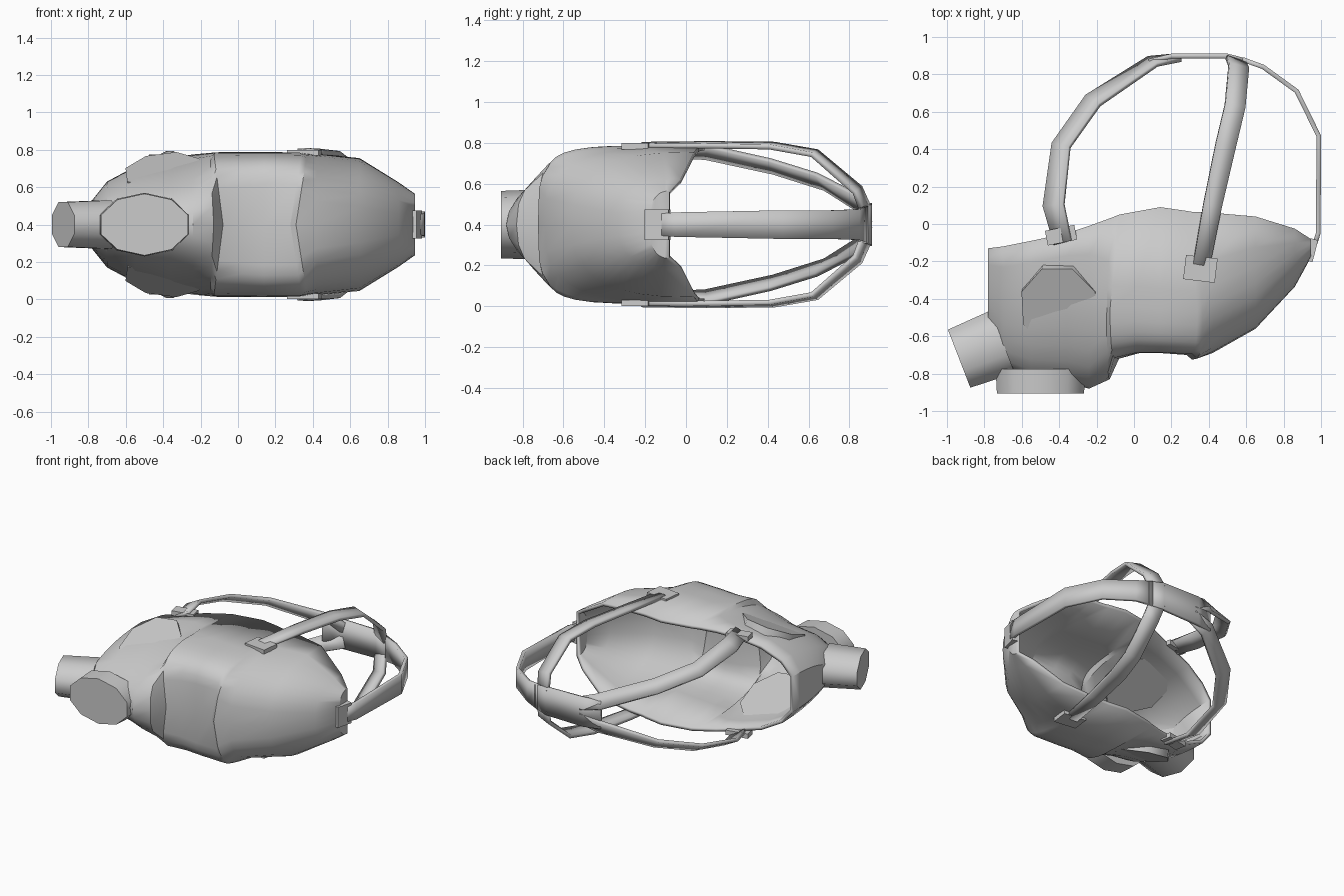
import bpy, bmesh
from math import sin, cos, pi
from mathutils import Vector, Matrix

if "Cube" in bpy.data.objects:
    bpy.data.objects.remove(bpy.data.objects["Cube"])

MID = 0.40   # height of the mirror plane


def make(name, bm, smooth=None):
    bmesh.ops.recalc_face_normals(bm, faces=bm.faces)
    me = bpy.data.meshes.new(name)
    bm.to_mesh(me)
    bm.free()
    ob = bpy.data.objects.new(name, me)
    bpy.context.collection.objects.link(ob)
    ob.location.z = MID
    if smooth:
        bpy.ops.object.select_all(action='DESELECT')
        ob.select_set(True)
        bpy.context.view_layer.objects.active = ob
        bpy.ops.object.shade_smooth_by_angle(angle=smooth)
    return ob


def solidify(ob, t, offset):
    m = ob.modifiers.new("thickness", 'SOLIDIFY')
    m.thickness, m.offset = t, offset


def drum(name, centre, direction, r_plane, r_side, depth, segs, flare=1.0):
    """Faceted elliptical drum; centre is its outer face, flare widens the base."""
    d = Vector(direction).normalized()
    v = Vector((0, 0, 1)) if abs(d.z) < 0.5 else Vector((0, 1, 0))
    u = v.cross(d).normalized()
    v = d.cross(u)
    bm = bmesh.new()
    rings = []
    for off, k in ((0, 1), (-depth, flare)):
        c = Vector(centre) + d * off
        rings.append([bm.verts.new(c + u * r_plane * k * cos(2 * pi * (i + .5) / segs)
                                   + v * r_side * k * sin(2 * pi * (i + .5) / segs))
                      for i in range(segs)])
    for i in range(segs):
        j = (i + 1) % segs
        bm.faces.new((rings[0][i], rings[0][j], rings[1][j], rings[1][i]))
    bm.faces.new(rings[0])
    bm.faces.new(rings[1][::-1])
    return make(name, bm, 1.1)


def strap(name, pts, widths, flip=1):
    """Flat ribbon lying on the head ellipsoid."""
    c = Vector((0.25, 0.1, 0))
    pts = [Vector((x, y, z * flip)) for x, y, z in pts]
    bm = bmesh.new()
    rows = []
    for i, p in enumerate(pts):
        t = (pts[min(i + 1, len(pts) - 1)] - pts[max(i - 1, 0)]).normalized()
        q = p - c
        n = Vector((q.x / .56, q.y / .64, q.z / .15))
        w = t.cross(n).normalized() * widths[i] / 2
        rows.append((bm.verts.new(p + w), bm.verts.new(p - w)))
    for a, b in zip(rows, rows[1:]):
        bm.faces.new((a[0], a[1], b[1], b[0]))
    solidify(make(name, bm, 0.5), 0.025, 0)


def box(name, loc, size, rot):
    bm = bmesh.new()
    bmesh.ops.create_cube(bm, size=1, matrix=Matrix.Translation(loc)
                          @ Matrix.Rotation(rot, 4, 'Z') @ Matrix.Diagonal((*size, 1)))
    make(name, bm)


# Face shell: U-shaped sections from chin (-x) to forehead (+x)
# x, rim y, front y, half width, squareness, sideways sweep of the outer part
stations = [(-.78, -.13, -.56, .13, 2.2, 0), (-.70, -.12, -.76, .23, 2.0, 0),
            (-.55, -.09, -.83, .31, 1.9, 0), (-.36, -.05, -.85, .355, 1.85, 0),
            (-.24, -.01, -.88, .375, 2.0, 0), (-.13, .03, -.83, .385, 2.6, -.02),
            (-.08, .05, -.72, .388, 5, -.05), (.03, .07, -.69, .388, 5.5, -.02),
            (.14, .09, -.69, .388, 6, 0), (.28, .07, -.70, .386, 6, .06),
            (.31, .065, -.725, .383, 4.5, .06), (.42, .06, -.69, .38, 3.2, 0),
            (.65, .04, -.56, .355, 2.7, 0), (.86, -.025, -.335, .225, 2.5, 0),
            (.945, -.08, -.18, .165, 2.5, 0)]
N = 18
bm = bmesh.new()
rows = []
for x, yb, yf, hw, n, sweep in stations:
    row = []
    for i in range(N + 1):
        a = -pi / 2 + pi * i / N
        s = abs(sin(a)) ** (2 / n) * (1 if a > 0 else -1)
        f = max(cos(a), 0) ** (2 / n) if 0 < i < N else 0
        row.append(bm.verts.new((x + sweep * abs(s) * min(1, f * 1.5),
                                 yb + (yf - yb) * f, hw * s)))
    rows.append(row)
for a, b in zip(rows, rows[1:]):
    for i in range(N):
        bm.faces.new((a[i], a[i + 1], b[i + 1], b[i]))
bm.faces.new(rows[0])
bm.faces.new(rows[-1])
shell = make("face_shell", bm, 0.6)
if sum((p.normal.y for p in shell.data.polygons)) > 0:
    shell.data.flip_normals()
solidify(shell, 0.025, -1)

# Front filter, chin outlet and cheek ports
drum("front_filter", (-.5, -.905, 0), (0, -1, 0), .245, .165, .13, 10, 1.03)
drum("chin_outlet", (-.935, -.72, 0), (-.93, -.36, 0), .18, .13, .25, 8, 1.08)
for side, tag in ((1, "left"), (-1, "right")):
    drum("cheek_port_" + tag, (-.4, -.45, .292 * side), (-.12, -.38, .92 * side),
         .215, .245, .06, 8, 1.0)

# Head straps meeting at the rear hub, with buckles on the shell
for side, tag in ((1, "left"), (-1, "right")):
    strap("lower_strap_" + tag,
          [(-.38, -.10, .36), (-.43, .10, .355), (-.39, .42, .285), (-.22, .66, .21),
           (.10, .87, .09), (.24, .89, .05)],
          [.10, .12, .11, .11, .11, .09], side)
    strap("side_strap_" + tag,
          [(.36, -.22, .388), (.42, .10, .391), (.49, .42, .387), (.54, .63, .35),
           (.56, .84, .17), (.54, .885, .06)],
          [.09, .10, .11, .11, .11, .11], side)
    box("side_buckle_" + tag, (.355, -.24, .384 * side), (.17, .13, .03), -.12)
    box("lower_buckle_" + tag, (-.39, -.06, .357 * side), (.16, .08, .035), .2)
strap("forehead_strap",
      [(.95, -.16, 0), (.985, -.05, 0), (.988, .47, 0), (.87, .71, 0),
       (.69, .84, 0), (.58, .88, 0)], [.1, .12, .14, .14, .15, .18])
strap("rear_hub", [(.08, .87, 0), (.2, .898, 0), (.5, .898, 0), (.61, .87, 0)],
      [.2, .21, .2, .17])
box("forehead_buckle", (.95, -.14, 0), (.04, .12, .15), -.25)
